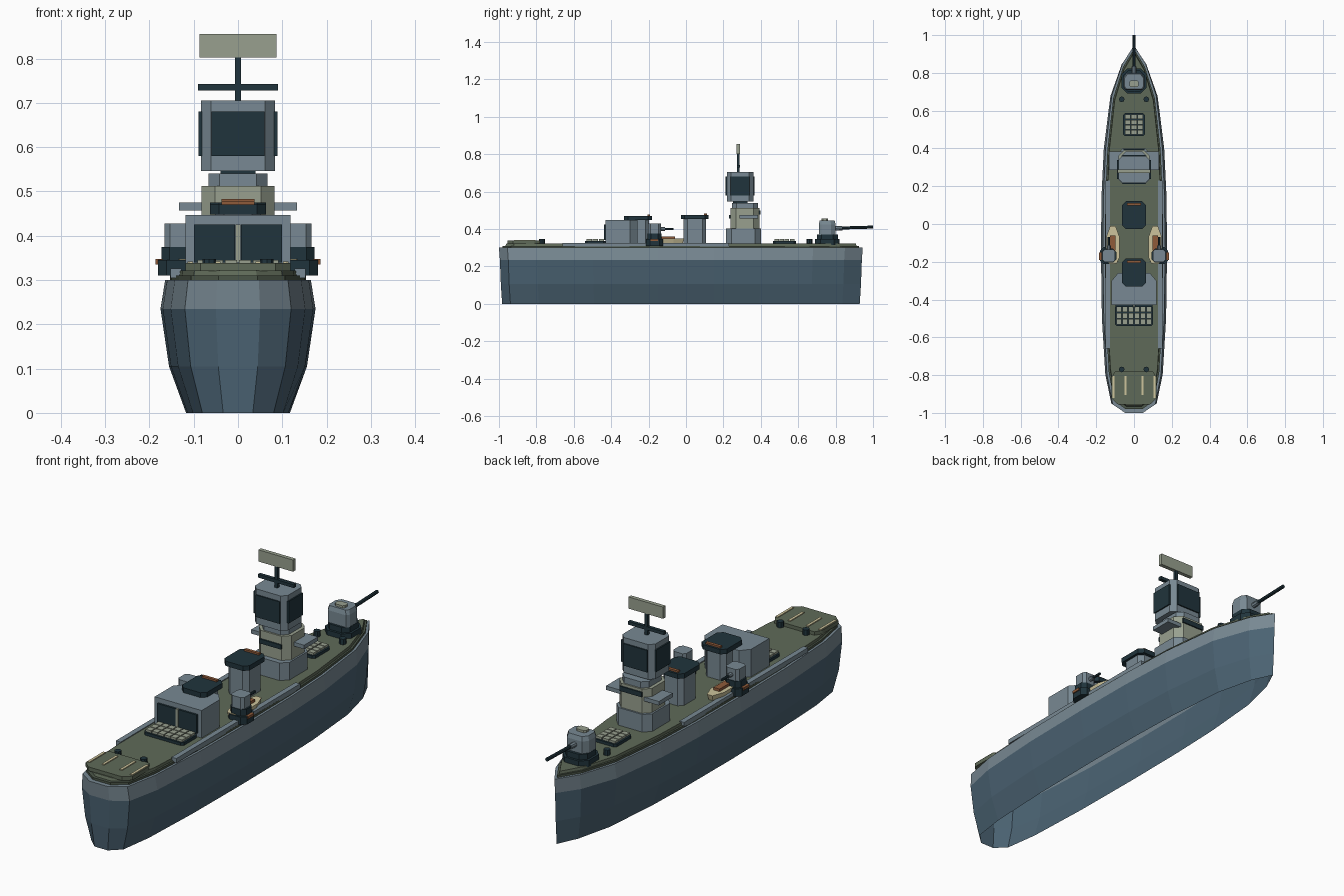
import bpy, bmesh, math
from mathutils import Matrix, Vector

cube = bpy.data.objects.get("Cube")
if cube:
    bpy.data.objects.remove(cube, do_unlink=True)


def material(name, hex_colour):
    rgb = [int(hex_colour[i:i + 2], 16) / 255 for i in (0, 2, 4)]
    colour = [c / 12.92 if c < 0.04 else ((c + 0.055) / 1.055) ** 2.4 for c in rgb] + [1]
    m = bpy.data.materials.new(name)
    m.use_nodes = True
    m.diffuse_color = colour
    m.node_tree.nodes["Principled BSDF"].inputs["Base Color"].default_value = colour
    return m


HULL = material("hull blue", "4b6373")
GREY = material("ship grey", "788993")
DARK = material("dark slate", "20343c")
DECK = material("deck olive", "5f6a58")
EDGE = material("deck edge olive", "4b5648")
PALE = material("pale olive grey", "98a08f")
CREAM = material("cream", "cdc49c")
RUST = material("rust", "8f5b3a")


def finish(name, bm, *mats):
    mesh = bpy.data.meshes.new(name)
    bm.to_mesh(mesh)
    bm.free()
    for m in mats:
        mesh.materials.append(m)
    ob = bpy.data.objects.new(name, mesh)
    bpy.context.collection.objects.link(ob)
    return ob


def loft(name, outline, rings, mats, centre=(0, 0), bottom=True):
    """Stack scaled copies of a counter-clockwise outline; rings are (z, x scale, y scale)."""
    bm = bmesh.new()
    cx, cy = centre
    loops = [[bm.verts.new((cx + x * sx, cy + y * sy, z)) for x, y in outline]
             for z, sx, sy in rings]
    n = len(outline)
    for a, b in zip(loops, loops[1:]):
        for i in range(n):
            j = (i + 1) % n
            bm.faces.new((a[i], a[j], b[j], b[i]))
    bm.faces.new(loops[-1])
    if bottom:
        bm.faces.new(loops[0][::-1])
    return finish(name, bm, *mats)


def block(name, x, y, z, mat, cut=0.0):
    """Box from (min, max) ranges, with optional cut vertical corners."""
    w, d = (x[1] - x[0]) / 2, (y[1] - y[0]) / 2
    if cut:
        pts = [(w, cut - d), (w, d - cut), (w - cut, d), (cut - w, d),
               (-w, d - cut), (-w, cut - d), (cut - w, -d), (w - cut, -d)]
    else:
        pts = [(w, -d), (w, d), (-w, d), (-w, -d)]
    return loft(name, pts, [(z[0], 1, 1), (z[1], 1, 1)], [mat], (x[0] + w, y[0] + d))


def rod(name, start, end, radius, mat, sides=8):
    a, b = Vector(start), Vector(end)
    bm = bmesh.new()
    bmesh.ops.create_cone(bm, cap_ends=True, segments=sides, radius1=radius,
                          radius2=radius, depth=(b - a).length)
    turn = (b - a).to_track_quat('Z', 'Y').to_matrix().to_4x4()
    bmesh.ops.transform(bm, matrix=Matrix.Translation((a + b) / 2) @ turn, verts=bm.verts)
    return finish(name, bm, mat)


# Hull: open underneath, blue sides with a grey upper strake
half = [(0.05, -1), (0.12, -0.955), (0.152, -0.8), (0.17, -0.5), (0.175, -0.15),
        (0.172, 0.15), (0.16, 0.4), (0.125, 0.68), (0.065, 0.85)]
plan = half + [(0, 0.945)] + [(-x, y) for x, y in reversed(half)]
hull = loft("hull", plan, [(0, 0.67, 0.983), (0.105, 0.89, 0.99), (0.235, 1, 0.995),
                           (0.3, 0.94, 1)], [HULL, GREY], bottom=False)
for face in hull.data.polygons:
    face.material_index = int(face.center.z > 0.235)

# Stepped deck and side walkways
loft("deck_edge", plan, [(0.3, 0.88, 0.98), (0.31, 0.88, 0.98)], [EDGE])
loft("deck", plan, [(0.31, 0.83, 0.965), (0.322, 0.82, 0.96)], [DECK])
for side, s in (("left", 1), ("right", -1)):
    xs = sorted((s * 0.128, s * 0.152))
    block(side + "_walkway", xs, (-0.66, 0.23), (0.305, 0.326), GREY)

# Landing pad at the stern
pad = [(0.085, -0.955), (0.118, -0.925), (0.118, -0.81), (0.1, -0.78)]
loft("landing_pad", pad + [(-x, y) for x, y in reversed(pad)],
     [(0.32, 1, 1), (0.338, 1, 1)], [DECK])
for x, y0 in ((-0.108, -0.92), (-0.045, -0.905), (0.045, -0.905), (0.108, -0.92)):
    block("pad_stripe", (x - 0.006, x + 0.006), (y0, -0.805), (0.338, 0.342), CREAM)

# Mooring bollards
for y in (-0.77, 0.66):
    for x in (-0.065, 0.065):
        rod("bollard", (x, y, 0.315), (x, y, 0.347), 0.015, DARK)


# Launch cell banks
def cell_bank(name, x, y, columns, rows):
    block(name + "_base", (-x, x), y, (0.32, 0.335), DARK, 0.01)
    px, py = 2 * (x - 0.006) / columns, (y[1] - y[0] - 0.012) / rows
    for i in range(columns):
        for j in range(rows):
            cx, cy = -x + 0.006 + px * (i + 0.5), y[0] + 0.006 + py * (j + 0.5)
            block(name + "_lid", (cx - px * 0.43, cx + px * 0.43),
                  (cy - py * 0.43, cy + py * 0.43), (0.335, 0.345), PALE)


cell_bank("stern_cells", 0.1, (-0.54, -0.43), 6, 3)
cell_bank("bow_cells", 0.057, (0.465, 0.587), 3, 4)

# Hangar with twin doors
hangar = [(0.118, -0.43), (0.118, -0.3), (0.085, -0.26)]
loft("hangar", hangar + [(-x, y) for x, y in reversed(hangar)],
     [(0.32, 1, 1), (0.447, 1, 1)], [GREY])
for x in (-0.053, 0.053):
    block("hangar_door", (x - 0.046, x + 0.046), (-0.439, -0.43), (0.34, 0.425), DARK)
block("door_post", (-0.006, 0.006), (-0.439, -0.43), (0.34, 0.425), PALE)

# Funnels with dark caps and a rust vent bar
for name, y, z in (("rear_funnel", -0.257, 0.448), ("front_funnel", 0.047, 0.453)):
    block(name, (-0.052, 0.052), (y - 0.06, y + 0.06), (0.32, z), GREY, 0.02)
    block(name + "_cap", (-0.063, 0.063), (y - 0.074, y + 0.074), (z, z + 0.022), DARK, 0.02)
    block(name + "_vent", (-0.037, 0.037), (y + 0.05, y + 0.064), (z + 0.022, z + 0.03), RUST)

# Side guns and ship's boats
boat = [(-0.02, -0.1), (0.02, -0.1), (0.034, -0.07), (0.034, 0.045), (0.014, 0.1),
        (-0.014, 0.1), (-0.034, 0.045), (-0.034, -0.07)]
for side, s in (("left", 1), ("right", -1)):
    x, y = s * 0.133, -0.168
    block(side + "_gun_base", (x - 0.048, x + 0.048), (y - 0.045, y + 0.045),
          (0.31, 0.345), DARK, 0.02)
    block(side + "_gun_ring", (x - 0.04, x + 0.04), (y - 0.037, y + 0.037),
          (0.345, 0.375), DARK, 0.018)
    block(side + "_gun_turret", (x - 0.033, x + 0.033), (y - 0.034, y + 0.034),
          (0.375, 0.428), GREY, 0.012)
    rod(side + "_gun_sleeve", (x, y + 0.03, 0.4), (x, y + 0.055, 0.4), 0.01, GREY)
    rod(side + "_gun_barrel", (x, y + 0.05, 0.4), (x, y + 0.1, 0.4), 0.006, DARK)
    edge = sorted((s * 0.165, s * 0.186))
    block(side + "_gun_marker", edge, (-0.19, -0.15), (0.335, 0.347), RUST)
    loft(side + "_boat", boat, [(0.322, 0.75, 0.92), (0.348, 1, 1)], [CREAM],
         (s * 0.112, -0.11))
    block(side + "_boat_cover", (s * 0.112 - 0.015, s * 0.112 + 0.015), (-0.14, -0.06),
          (0.348, 0.36), RUST)

# Bridge tower
block("bridge_base", (-0.09, 0.09), (0.213, 0.4), (0.32, 0.402), GREY, 0.03)
block("bridge_house", (-0.082, 0.082), (0.237, 0.392), (0.402, 0.512), PALE, 0.03)
block("bridge_wings", (-0.133, 0.133), (0.285, 0.385), (0.457, 0.475), GREY)
block("bridge_window", (-0.055, 0.055), (0.391, 0.398), (0.478, 0.5), DARK)
block("bridge_rear_window", (-0.055, 0.055), (0.23, 0.238), (0.455, 0.475), DARK)
block("bridge_roof", (-0.067, 0.067), (0.245, 0.385), (0.512, 0.54), GREY, 0.025)
block("sensor_neck", (-0.04, 0.04), (0.25, 0.33), (0.54, 0.547), DARK)

# Sensor house with four dark panels
block("sensor_house", (-0.083, 0.083), (0.218, 0.36), (0.546, 0.705), GREY, 0.022)
for s in (-1, 1):
    y = 0.289 + s * 0.073
    block("sensor_panel_end", (-0.06, 0.06), (y - 0.004, y + 0.004), (0.58, 0.68), DARK)
    x = s * 0.085
    block("sensor_panel_side", (x - 0.004, x + 0.004), (0.238, 0.34), (0.58, 0.68), DARK)

# Mast and radar
block("mast", (-0.007, 0.007), (0.273, 0.287), (0.705, 0.803), DARK)
block("mast_yard", (-0.09, 0.09), (0.272, 0.288), (0.728, 0.743), DARK)
block("radar_panel", (-0.087, 0.087), (0.271, 0.289), (0.802, 0.855), PALE)

# Main gun at the bow
block("main_gun_base", (-0.066, 0.066), (0.69, 0.822), (0.315, 0.345), DARK, 0.03)
block("main_gun_ring", (-0.056, 0.056), (0.7, 0.812), (0.345, 0.37), DARK, 0.025)
turret = [(0.045, -0.045), (0.055, -0.03), (0.055, 0.02), (0.038, 0.045)]
loft("main_gun_turret", turret + [(-x, y) for x, y in reversed(turret)],
     [(0.368, 1, 1), (0.425, 1, 1), (0.445, 0.9, 0.88)], [GREY], (0, 0.755))
block("turret_hatch", (-0.025, 0.025), (0.725, 0.76), (0.445, 0.455), PALE, 0.008)
rod("main_gun_sleeve", (0, 0.79, 0.403), (0, 0.835, 0.405), 0.012, GREY)
rod("main_gun_barrel", (0, 0.825, 0.405), (0, 1.0, 0.41), 0.008, DARK)
